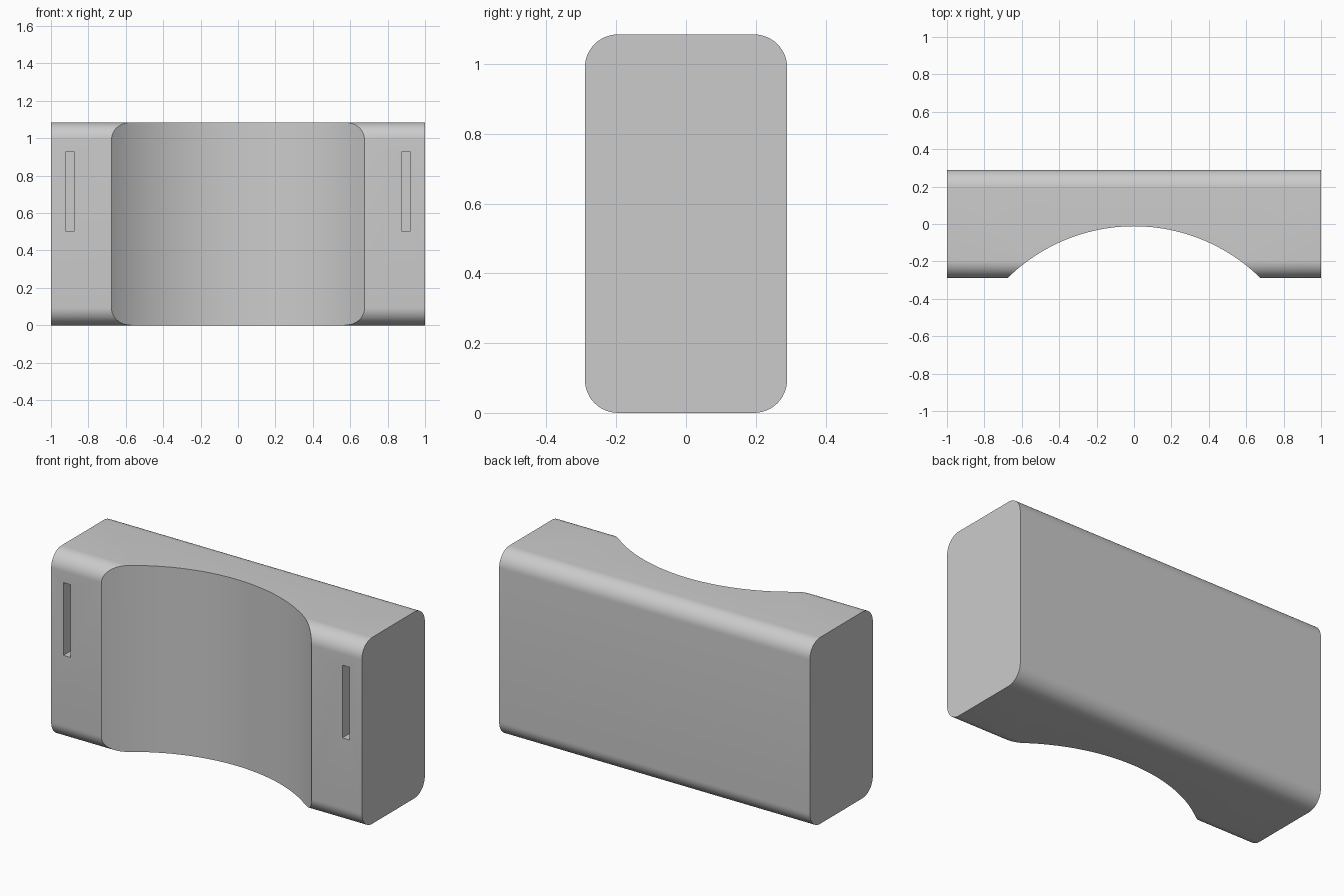
import bpy, bmesh, math

if "Cube" in bpy.data.objects:
    bpy.data.objects.remove(bpy.data.objects["Cube"])

W, D, H, R = 1.0, 0.29, 1.085, 0.095   # half width, half depth, height, edge radius


def box(name, x0, x1, y0, y1, z0, z1):
    bm = bmesh.new()
    bmesh.ops.create_cube(bm, size=1)
    for v in bm.verts:
        v.co.x = x0 if v.co.x < 0 else x1
        v.co.y = y0 if v.co.y < 0 else y1
        v.co.z = z0 if v.co.z < 0 else z1
    return bm, name


def make(bm, name):
    mesh = bpy.data.meshes.new(name)
    bm.to_mesh(mesh)
    bm.free()
    ob = bpy.data.objects.new(name, mesh)
    bpy.context.collection.objects.link(ob)
    return ob


def cut(target, cutter):
    mod = target.modifiers.new(cutter.name, 'BOOLEAN')
    mod.operation = 'DIFFERENCE'
    mod.solver = 'EXACT'
    mod.object = cutter
    bpy.context.view_layer.objects.active = target
    bpy.ops.object.modifier_apply(modifier=mod.name)
    bpy.data.objects.remove(cutter)


# block body with its four long edges rounded
bm, name = box("block_body", -W, W, -D, D, 0, H)
long_edges = [e for e in bm.edges if abs(e.verts[0].co.x - e.verts[1].co.x) > 1]
bmesh.ops.bevel(bm, geom=long_edges, offset=R, segments=12, profile=0.5, affect='EDGES')
body = make(bm, name)

# concave saddle: vertical cylinder cut through the front
apex, half_chord = -0.012, 0.677
sag = D + apex
radius = (half_chord ** 2 + sag ** 2) / (2 * sag)
bm = bmesh.new()
bmesh.ops.create_cone(bm, cap_ends=True, segments=192, radius1=radius, radius2=radius, depth=2)
bmesh.ops.translate(bm, verts=bm.verts, vec=(0, apex - radius, H / 2))
cut(body, make(bm, "saddle_cutter"))

# narrow blind strap slots on both sides of the saddle
for s in (-1, 1):
    x0, x1 = sorted((s * 0.875, s * 0.921))
    cut(body, make(*box("slot_cutter", x0, x1, -D - 0.1, -D + 0.2, 0.503, 0.926)))

bpy.ops.object.select_all(action='DESELECT')
body.select_set(True)
bpy.context.view_layer.objects.active = body
bpy.ops.object.shade_smooth_by_angle(angle=math.radians(25))
